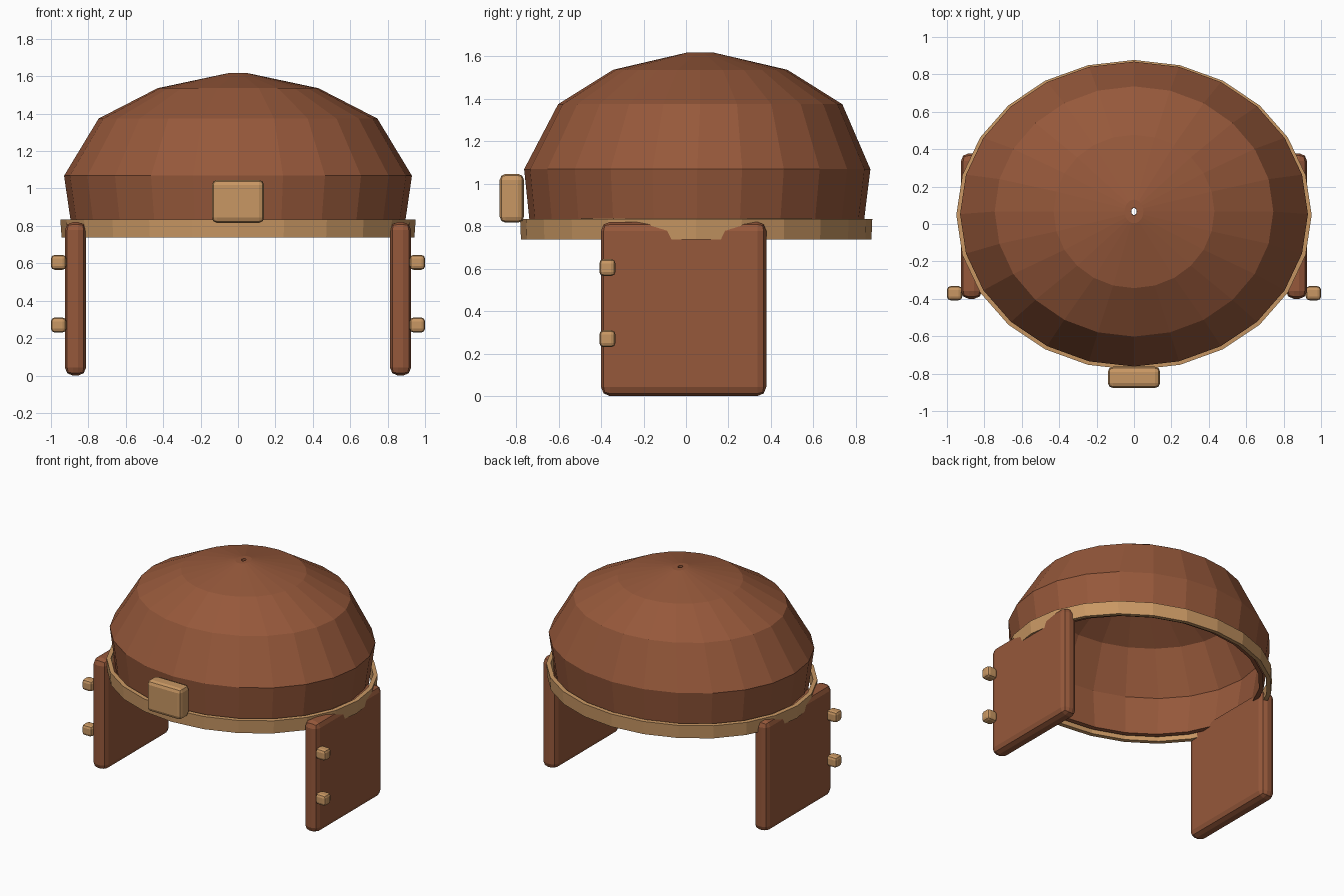
import bpy, bmesh, math

if "Cube" in bpy.data.objects:
    bpy.data.objects.remove(bpy.data.objects["Cube"])


def material(name, rgb):
    m = bpy.data.materials.new(name)
    m.diffuse_color = (*rgb, 1)
    m.use_nodes = True
    m.node_tree.nodes["Principled BSDF"].inputs["Base Color"].default_value = m.diffuse_color
    return m


BROWN = material("brown leather", (0.305, 0.098, 0.043))
TAN = material("tan trim", (0.58, 0.31, 0.125))


def link(name, bm, mat):
    me = bpy.data.meshes.new(name)
    bm.to_mesh(me)
    bm.free()
    me.materials.append(mat)
    ob = bpy.data.objects.new(name, me)
    bpy.context.collection.objects.link(ob)
    return ob


def shell(name, rings, thickness, mat, sides=24):
    """Thin wall lofted through ellipses (rx, ry, centre y, z), bottom to top."""
    bm = bmesh.new()
    loops = []
    for rx, ry, cy, z in rings:
        angles = [2 * math.pi * i / sides for i in range(sides)]
        loops.append([bm.verts.new((rx * math.cos(a), cy + ry * math.sin(a), z)) for a in angles])
    for lo, hi in zip(loops, loops[1:]):
        for i in range(sides):
            j = (i + 1) % sides
            bm.faces.new((lo[i], lo[j], hi[j], hi[i]))
    ob = link(name, bm, mat)
    mod = ob.modifiers.new("thickness", 'SOLIDIFY')
    mod.thickness = thickness
    mod.offset = -1
    return ob


def block(name, centre, size, bevel, mat):
    """Box with rounded edges."""
    bm = bmesh.new()
    bmesh.ops.create_cube(bm, size=1)
    for v in bm.verts:
        v.co = [c + s * k for c, s, k in zip(centre, size, v.co)]
    ob = link(name, bm, mat)
    mod = ob.modifiers.new("rounding", 'BEVEL')
    mod.width = bevel
    mod.segments = 2
    return ob


# Faceted cap dome with a tiny hole at the crown
shell("cap_dome", [
    (0.885, 0.78, 0.05, 0.76),
    (0.93, 0.815, 0.053, 1.068),
    (0.745, 0.669, 0.067, 1.374),
    (0.43, 0.41, 0.067, 1.536),
    (0.05, 0.063, 0.067, 1.617),
    (0.015, 0.02, 0.067, 1.618),
], 0.03, BROWN)

# Trim band round the rim
shell("rim_band", [
    (0.943, 0.825, 0.048, 0.737),
    (0.95, 0.829, 0.048, 0.833),
], 0.03, TAN)

# Front buckle
block("front_buckle", (0, -0.82, 0.931), (0.28, 0.114, 0.23), 0.028, TAN)

# Ear flaps and their studs on both sides
for side, s in (("left", -1), ("right", 1)):
    block(f"ear_flap_{side}", (s * 0.869, -0.011, 0.41), (0.113, 0.778, 0.82), 0.042, BROWN)
    for n, z in (("upper", 0.605), ("lower", 0.27)):
        block(f"stud_{side}_{n}", (s * 0.959, -0.37, z), (0.082, 0.076, 0.08), 0.02, TAN)
